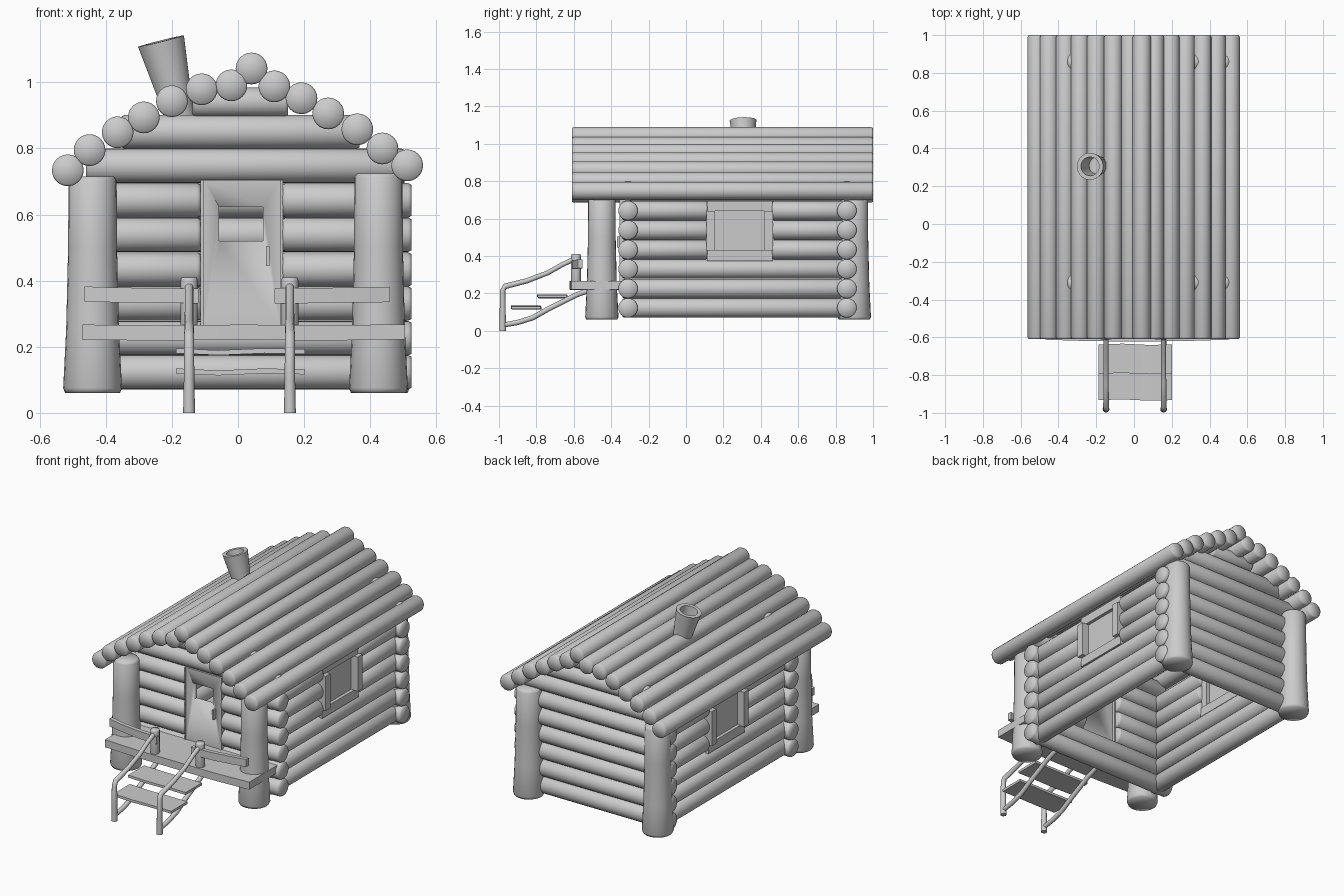
import bpy, bmesh
from mathutils import Vector

if "Cube" in bpy.data.objects:
    bpy.data.objects.remove(bpy.data.objects["Cube"])


def finish(name, bm, angle=None):
    bmesh.ops.recalc_face_normals(bm, faces=bm.faces)
    me = bpy.data.meshes.new(name)
    bm.to_mesh(me)
    bm.free()
    ob = bpy.data.objects.new(name, me)
    bpy.context.collection.objects.link(ob)
    if angle is None:
        for p in me.polygons:
            p.use_smooth = True
    else:
        bpy.ops.object.select_all(action='DESELECT')
        ob.select_set(True)
        bpy.context.view_layer.objects.active = ob
        bpy.ops.object.shade_smooth_by_angle(angle=angle)
    return ob


def tube(name, pts, radii, sides=20, axis=None, angle=None):
    """Round section swept along points, closed with fan caps."""
    bm = bmesh.new()
    pts = [Vector(p) for p in pts]
    rings = []
    for i, (p, r) in enumerate(zip(pts, radii)):
        d = axis or pts[min(i + 1, len(pts) - 1)] - pts[max(i - 1, 0)]
        q = Vector(d).to_track_quat('Z', 'Y').to_matrix().to_4x4()
        q.translation = p
        rings.append(bmesh.ops.create_circle(bm, segments=sides, radius=r, matrix=q)['verts'])
    for a, b in zip(rings, rings[1:]):
        for j in range(sides):
            k = (j + 1) % sides
            bm.faces.new((a[j], a[k], b[k], b[j]))
    for ring, p in ((rings[0], pts[0]), (rings[-1], pts[-1])):
        c = bm.verts.new(p)
        for j in range(sides):
            bm.faces.new((ring[j], ring[(j + 1) % sides], c))
    return finish(name, bm, angle)


def log(name, a, b, r=0.052, sides=24):
    a, b = Vector(a), Vector(b)
    d = (b - a).normalized() * 0.01
    return tube(name, [a, a + d, b - d, b], [r * 0.9, r, r, r * 0.9], sides)


def plank(name, pts, dy, dz):
    """Box section swept along x through centre points, for bent boards."""
    bm = bmesh.new()
    rows = [[bm.verts.new((x, y + sy * dy / 2, z + sz * dz / 2))
             for sy, sz in ((-1, -1), (1, -1), (1, 1), (-1, 1))] for x, y, z in pts]
    for a, b in zip(rows, rows[1:]):
        for j in range(4):
            k = (j + 1) % 4
            bm.faces.new((a[j], a[k], b[k], b[j]))
    bm.faces.new(rows[0])
    bm.faces.new(rows[-1])
    return finish(name, bm, 0.6)


def box(name, x0, x1, y0, y1, z0, z1):
    y, z = (y0 + y1) / 2, (z0 + z1) / 2
    return plank(name, [(x0, y, z), (x1, y, z)], y1 - y0, z1 - z0)


# Roof logs
roof = [(-.515, .734), (-.449, .795), (-.364, .849), (-.285, .894), (-.20, .943),
        (-.11, .979), (-.02, .991), (.041, 1.042), (.11, .988), (.192, .952),
        (.273, .906), (.361, .858), (.437, .80), (.512, .749)]
for x, z in roof:
    log("roof_log", (x, -.61, z), (x, 1.0, z), .048)

# Wall logs, leaving gaps for the door and side windows
rows = [.123, .226, .331, .434, .539, .643]
FRONT, BACK = -.31, .86
for i, z in enumerate(rows):
    log("back_wall_log", (-.51, BACK, z), (.525, BACK, z))
    if i < 2:
        log("front_wall_log", (-.51, FRONT, z), (.525, FRONT, z))
    else:
        log("front_wall_log", (-.51, FRONT, z), (-.113, FRONT, z))
        log("front_wall_log", (.134, FRONT, z), (.525, FRONT, z))
    for x in (-.435, .45):
        if i < 3:
            log("side_wall_log", (x, -.34, z), (x, .89, z))
        else:
            log("side_wall_log", (x, -.34, z), (x, .115, z))
            log("side_wall_log", (x, .46, z), (x, .89, z))

# Gable logs
for y in (FRONT, BACK):
    for x0, x1, z, r in ((-.46, .505, .748, .052), (-.352, .367, .85, .052), (-.137, .152, .94, .045)):
        log("gable_log", (x0, y, z), (x1, y, z), r)

# Corner posts with flared feet
for x, y, top in ((-.44, -.45, .715), (.425, -.45, .725), (-.44, .9, .715), (.43, .9, .715)):
    tube("corner_post", [(x, y, .06), (x, y, .075), (x, y, .25), (x, y, .5), (x, y, top - .012), (x, y, top)],
         [.083, .089, .08, .074, .073, .065], 24)

# Side windows
for s, x in ((-1, -.435), (1, .45)):
    def wbox(name, d0, d1, *yz):
        a, b = sorted((x + s * d0, x + s * d1))
        box(name, a, b, *yz)
    wbox("window_pane", .0, .02, .14, .435, .42, .66)
    wbox("window_sill", -.03, .04, .112, .463, .375, .432)
    wbox("window_header", -.03, .04, .112, .463, .64, .695)
    for y in (.11, .42):
        wbox("window_jamb", -.02, .065, y, y + .045, .43, .64)

# Door with a window opening, and handle
door = box("door", -.105, .128, -.35, -.315, .265, .705)
cutter = box("door_cutter", -.057, .076, -.5, -.2, .52, .623)
cutter.hide_render = True
mod = door.modifiers.new("opening", 'BOOLEAN')
mod.object, mod.operation, mod.solver = cutter, 'DIFFERENCE', 'EXACT'
bpy.context.view_layer.objects.active = door
bpy.ops.object.modifier_apply(modifier="opening")
bpy.data.objects.remove(cutter)
box("door_handle", .085, .095, -.37, -.345, .445, .505)
for x in (-.113, .128):
    box("door_jamb", x, x + .008, -.355, -.30, .265, .705)

# Porch deck
plank("porch_deck", [(-.47, -.475, .244), (-.25, -.482, .242), (.02, -.485, .244),
                     (.27, -.482, .242), (.505, -.475, .245)], .275, .046)

# Porch rails and newel posts
plank("porch_rail", [(-.465, -.565, .36), (-.38, -.58, .357), (-.25, -.595, .355), (-.12, -.6, .354)], .025, .045)
plank("porch_rail", [(.11, -.6, .354), (.25, -.595, .355), (.37, -.58, .357), (.46, -.565, .358)], .025, .046)
for x in (-.148, .157):
    log("newel_post", (x, -.588, .25), (x, -.588, .41), .026, 16)
    # Stair post and handrail, bent from one pole
    tube("stair_handrail", [(x, -.98, 0), (x, -.98, .1), (x, -.98, .215), (x, -.968, .238), (x, -.85, .268),
                            (x, -.74, .31), (x, -.66, .355), (x, -.585, .39)],
         [.018, .016, .015, .015, .014, .013, .013, .013], 12, angle=1.0)
    # Stair stringer
    tube("stair_stringer", [(x, -.985, .03), (x, -.9, .045), (x, -.82, .07), (x, -.74, .115),
                            (x, -.65, .16), (x, -.58, .195), (x, -.5, .222)],
         [.013, .014, .014, .014, .014, .014, .013], 12, angle=1.0)

# Stair treads, slightly bowed
for y, z in ((-.855, .124), (-.715, .185)):
    plank("stair_tread", [(-.187, y, z + .003), (-.06, y + .004, z - .003), (.08, y - .003, z + .003),
                          (.202, y, z)], .155, .015)

# Leaning chimney, hollow at the top
axis = Vector((-.25, -.03, 1)).normalized()
top = Vector((-.233, .305, 1.125))
tube("chimney", [top + axis * d for d in (-.32, -.18, 0, 0, -.2)],
     [.042, .05, .072, .05, .038], 24, axis=axis, angle=.7)
